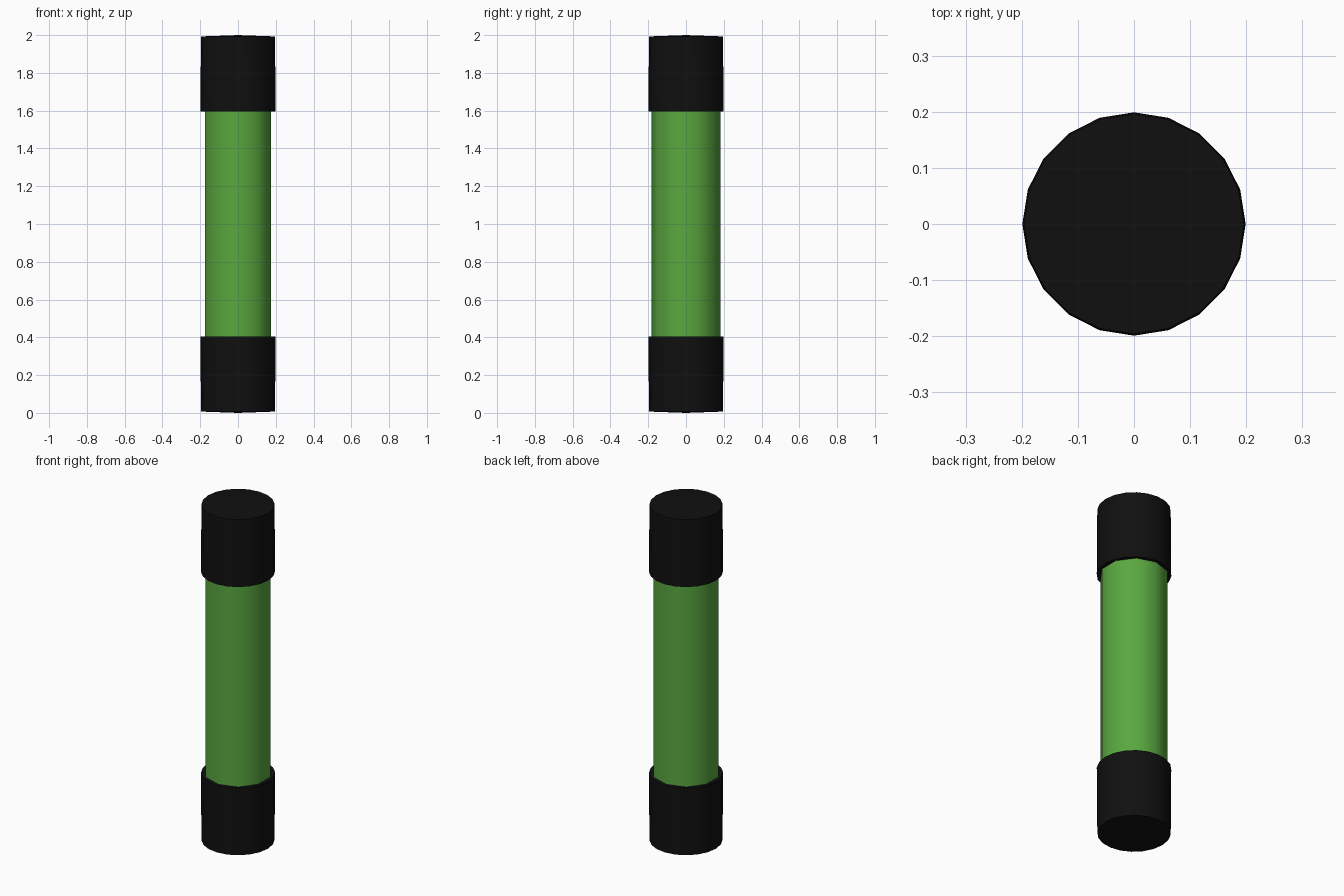
import bpy, bmesh, math
from mathutils import Vector

if "Cube" in bpy.data.objects:
    bpy.data.objects.remove(bpy.data.objects["Cube"])


def material(name, color):
    m = bpy.data.materials.new(name)
    m.diffuse_color = color
    m.use_nodes = True
    m.node_tree.nodes["Principled BSDF"].inputs["Base Color"].default_value = m.diffuse_color
    return m


def lathe(name, profile, sides, mat):
    """Revolve (radius, z) points; one vertex always lies on +y."""
    bm = bmesh.new()
    rings = []
    for r, z in profile:
        if r == 0:
            rings.append([bm.verts.new((0, 0, z))] * sides)
        else:
            angles = [math.pi / 2 + 2 * math.pi * i / sides for i in range(sides)]
            rings.append([bm.verts.new((r * math.cos(a), r * math.sin(a), z)) for a in angles])
    for low, high in zip(rings, rings[1:]):
        for i in range(sides):
            j = (i + 1) % sides
            corners = list(dict.fromkeys((low[i], low[j], high[j], high[i])))
            bm.faces.new(corners)
    bmesh.ops.recalc_face_normals(bm, faces=bm.faces)
    mesh = bpy.data.meshes.new(name)
    bm.to_mesh(mesh)
    bm.free()
    mesh.materials.append(mat)
    obj = bpy.data.objects.new(name, mesh)
    bpy.context.collection.objects.link(obj)
    bpy.ops.object.select_all(action='DESELECT')
    obj.select_set(True)
    bpy.context.view_layer.objects.active = obj
    bpy.ops.object.shade_smooth_by_angle(angle=math.radians(40))
    return obj


green = material("green", (0.1, 0.39, 0.05, 1))
black = material("black", (0.005, 0.005, 0.005, 1))

# Ten-sided glowing tube, running into both caps
lathe("tube", [(0, 0.3), (0.183, 0.3), (0.183, 1.7), (0, 1.7)], 10, green)

# Twenty-sided end caps, very slightly tapered and domed at the outer end
cap = [(0, 0), (0.196, 0.007), (0.199, 0.405), (0, 0.405)]
lathe("bottom_cap", cap, 20, black)
lathe("top_cap", [(r, 2 - z) for r, z in cap], 20, black)
